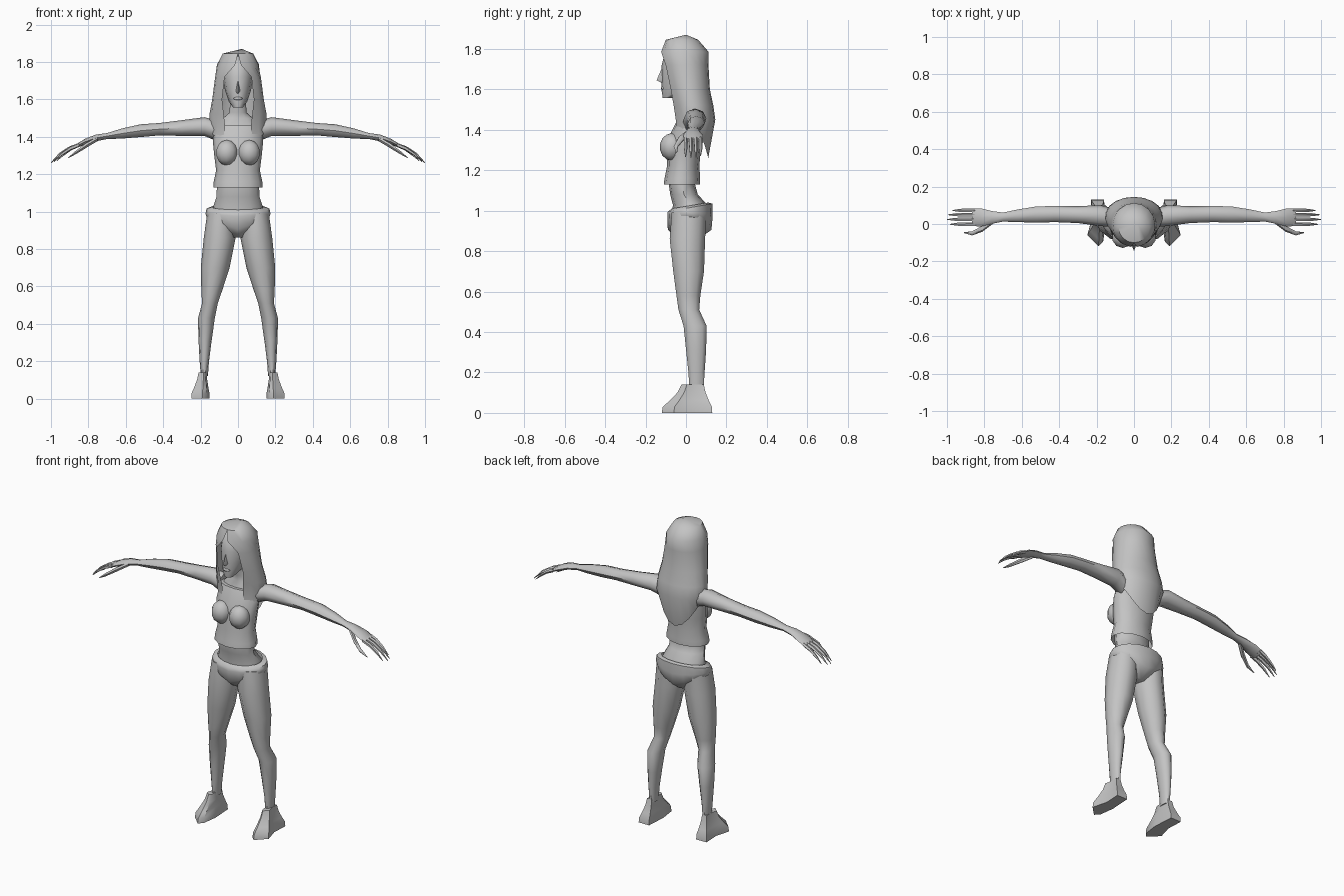
import bpy, bmesh, math
from mathutils import Vector

GREY = bpy.data.materials.new("plain_grey")
GREY.diffuse_color = (0.55, 0.55, 0.55, 1)


def loft(name, rings, caps=(True, True), closed=True, mirror=False, angle=50):
    """Skin a list of equal-length point rings."""
    bm = bmesh.new()
    vs = [[bm.verts.new(p) for p in r] for r in rings]
    n = len(vs[0])
    for a, b in zip(vs, vs[1:]):
        for i in range(n if closed else n - 1):
            j = (i + 1) % n
            bm.faces.new((a[i], a[j], b[j], b[i]))
    if caps[0]:
        bm.faces.new(vs[0])
    if caps[1]:
        bm.faces.new(vs[-1])
    bmesh.ops.remove_doubles(bm, verts=bm.verts, dist=0.0005)
    bmesh.ops.recalc_face_normals(bm, faces=bm.faces)
    return finish(name, bm, mirror, angle)


def finish(name, bm, mirror, angle):
    me = bpy.data.meshes.new(name)
    bm.to_mesh(me)
    bm.free()
    me.materials.append(GREY)
    ob = bpy.data.objects.new(name, me)
    bpy.context.collection.objects.link(ob)
    if mirror:
        ob.modifiers.new("mirror", 'MIRROR').use_mirror_merge = False
    bpy.ops.object.select_all(action='DESELECT')
    ob.select_set(True)
    bpy.context.view_layer.objects.active = ob
    bpy.ops.object.shade_smooth_by_angle(angle=math.radians(angle))
    return ob


def circle(n):
    return [(math.cos(t), math.sin(t)) for t in (2 * math.pi * i / n for i in range(n))]


def flat(x, y, z, rx, ry, n=12):
    """Horizontal ring."""
    return [(x + rx * c, y + ry * s, z) for c, s in circle(n)]


def upright(x, y, z, ry, rz, n=8):
    """Ring facing along x."""
    return [(x, y + ry * c, z + rz * s) for c, s in circle(n)]


def ball(name, loc, size, mirror=False, u=10, v=7):
    bm = bmesh.new()
    bmesh.ops.create_uvsphere(bm, u_segments=u, v_segments=v, radius=1)
    for w in bm.verts:
        w.co = Vector(a + b * c for a, b, c in zip(loc, size, w.co))
    return finish(name, bm, mirror, 60)


# Torso and neck
loft("torso", [flat(*r) for r in (
    (0, .02, .95, .14, .09), (0, .02, 1.03, .132, .085), (0, -.01, 1.08, .115, .068),
    (0, -.02, 1.13, .113, .065), (0, -.015, 1.22, .108, .07), (0, .01, 1.36, .115, .065),
    (0, .03, 1.45, .125, .052), (0, .035, 1.50, .08, .042), (0, .03, 1.53, .045, .04),
    (0, .01, 1.62, .042, .042))])

# Cropped top, open at the hem
loft("top", [flat(*r) for r in (
    (0, -.02, 1.13, .132, .09), (0, -.018, 1.16, .13, .088), (0, -.014, 1.22, .117, .08),
    (0, -.01, 1.30, .127, .083), (0, .0, 1.38, .135, .078), (0, .022, 1.46, .132, .06))],
    caps=(False, True))
ball("bust", (.06, -.07, 1.315), (.06, .06, .068), mirror=True)

# Briefs: sloping waistband, high-cut legs, narrow gusset
unit = circle(16)
loft("briefs", [
    [(.14 * c, .02 + .09 * s, 1.025 + .015 * s) for c, s in unit],
    [(.168 * c, .02 + .11 * s, 1.015 + .02 * s) for c, s in unit],
    [(.174 * c, .02 + .112 * s, .975 + .015 * abs(c)) for c, s in unit],
    [(.168 * c, .018 + .108 * s, .905 + .065 * abs(c)) for c, s in unit],
    [(.05 * c, .015 + .05 * s, .862) for c, s in unit]], caps=(False, True))

# Legs
loft("leg", [flat(*r, 10) for r in (
    (.09, .015, .99, .075, .09), (.098, .007, .86, .085, .092), (.122, .013, .70, .077, .08),
    (.14, .012, .58, .056, .062), (.15, .014, .51, .042, .054), (.169, .045, .43, .045, .06),
    (.176, .05, .31, .035, .052), (.18, .052, .20, .025, .042), (.18, .052, .12, .019, .037))],
    mirror=True)

# Feet: one footprint shrinking up to the ankle
sole = ((.16, .13), (.23, .13), (.225, .03), (.25, -.06), (.19, -.12), (.165, -.095), (.152, 0))
loft("foot", [[(.18 + (x - .18) * f, .055 + (y - .055) * f, z) for x, y in sole]
              for z, f in ((0, 1), (.03, .97), (.06, .78), (.10, .56), (.14, .44))],
     mirror=True, angle=40)

# Arms down to the knuckles
loft("arm", [upright(*r) for r in (
    (.12, .035, 1.435, .05, .055), (.18, .045, 1.455, .056, .05), (.30, .05, 1.447, .045, .042),
    (.42, .053, 1.441, .043, .033), (.52, .051, 1.433, .043, .034), (.62, .044, 1.418, .034, .027),
    (.70, .037, 1.404, .024, .016), (.76, .035, 1.394, .034, .018), (.82, .035, 1.373, .049, .016),
    (.865, .036, 1.350, .046, .010))], mirror=True)

# Fingers and thumb
for k, (y, tip) in enumerate(((-.002, .985), (.024, 1.0), (.049, .995), (.072, .97))):
    d = tip - .85
    loft(f"finger_{k + 1}", [upright(.85 + d * t, y, z, r, r, 5) for t, z, r in (
        (0, 1.357, .011), (.35, 1.338, .011), (.7, 1.306, .009), (1, 1.262 + (1 - tip) * .3, .002))],
        mirror=True)
loft("thumb", [upright(*r, 6) for r in (
    (.75, .02, 1.39, .016, .014), (.81, -.025, 1.355, .016, .015),
    (.865, -.05, 1.318, .011, .011), (.91, -.046, 1.286, .002, .002))], mirror=True)

# Head with nose and lips
loft("head", [flat(*r) for r in (
    (0, -.085, 1.558, .026, .03), (0, -.05, 1.59, .05, .07), (0, -.025, 1.65, .07, .095),
    (0, -.015, 1.72, .08, .105), (0, -.01, 1.78, .078, .095), (0, 0, 1.83, .05, .06))])
loft("nose", [[(-.004, -.11, 1.70), (.004, -.11, 1.70), (0, -.122, 1.70)],
              [(-.014, -.11, 1.645), (.014, -.11, 1.645), (0, -.145, 1.645)],
              [(-.01, -.11, 1.632), (.01, -.11, 1.632), (0, -.122, 1.632)]])
ball("lips", (0, -.112, 1.605), (.024, .012, .010), u=8, v=5)


# Long hair: shell open around the face, pointed at the back
def hair_ring(z, cy, rx, ry, gap, hem=False, n=17):
    pts = []
    for i in range(n):
        a = math.radians(-90 + gap + (360 - 2 * gap) * i / (n - 1))
        c, s = math.cos(a), math.sin(a)
        h = z - .17 * max(0, s) ** 2 - .05 * max(0, -s) if hem else z
        pts.append((rx * c, cy + ry * s, h))
    return pts


loft("hair", [
    [(.02, 0, 1.87)] * 17,
    hair_ring(1.845, -.02, .082, .08, 0), hair_ring(1.785, -.006, .113, .118, 8),
    hair_ring(1.72, -.006, .122, .117, 36), hair_ring(1.60, .01, .138, .108, 38),
    hair_ring(1.52, .03, .153, .105, 30), hair_ring(1.45, .042, .156, .103, 26),
    hair_ring(1.43, .025, .145, .085, 34, hem=True)],
    caps=(False, False), closed=False)
